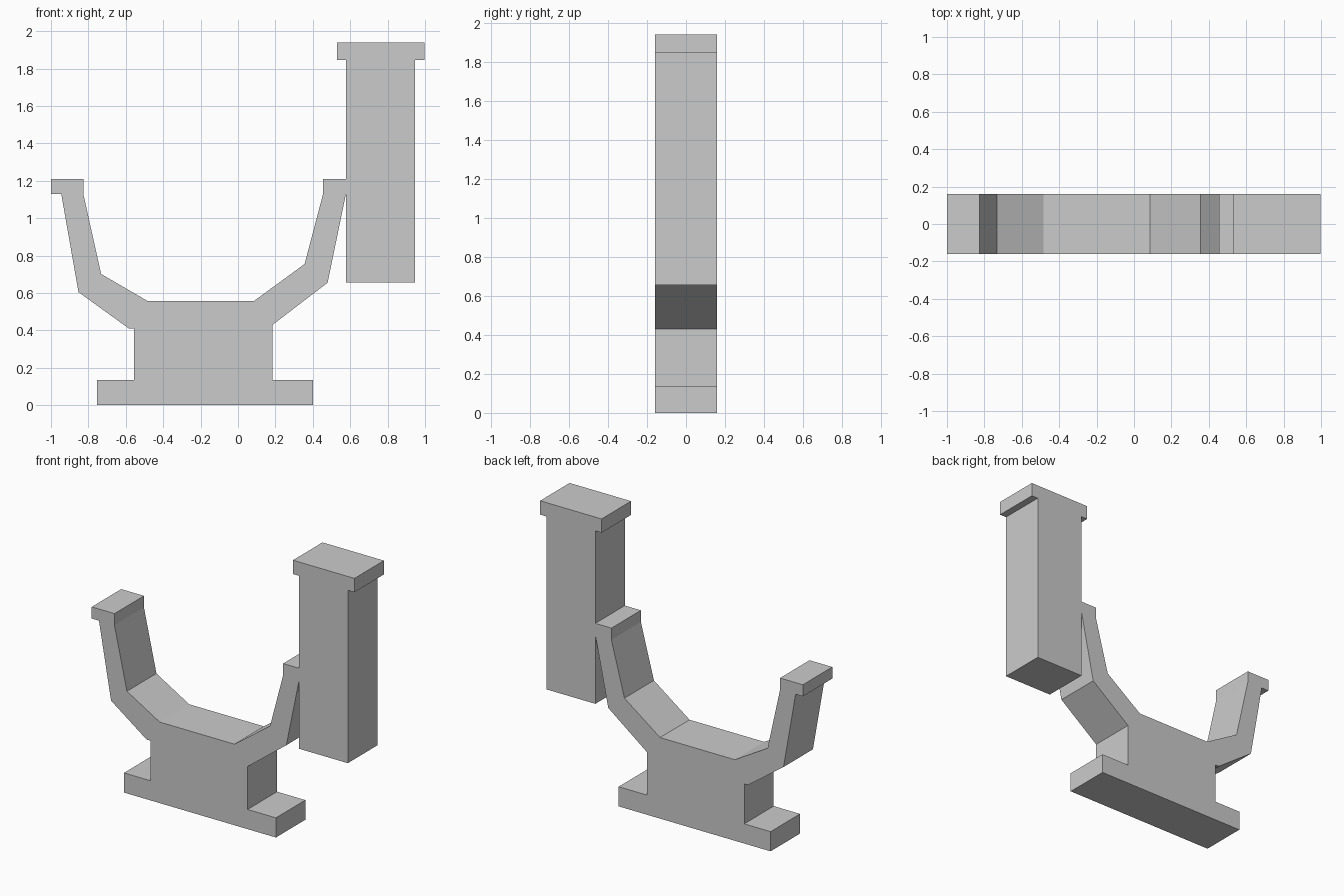
import bpy, bmesh

if "Cube" in bpy.data.objects:
    bpy.data.objects.remove(bpy.data.objects["Cube"])

HALF_DEPTH = 0.16


def extrude_outline(name, outline):
    """Extrude a closed x-z outline along y into a solid plate."""
    bm = bmesh.new()
    face = bm.faces.new([bm.verts.new((x, -HALF_DEPTH, z)) for x, z in outline])
    new = bmesh.ops.extrude_face_region(bm, geom=[face])["geom"]
    verts = [v for v in new if isinstance(v, bmesh.types.BMVert)]
    bmesh.ops.translate(bm, verts=verts, vec=(0, 2 * HALF_DEPTH, 0))
    bmesh.ops.recalc_face_normals(bm, faces=bm.faces)
    mesh = bpy.data.meshes.new(name)
    bm.to_mesh(mesh)
    bm.free()
    obj = bpy.data.objects.new(name, mesh)
    bpy.context.collection.objects.link(obj)
    return obj


# Foot and neck, left side going up
left_foot = [(0.40, 0), (-0.755, 0), (-0.755, 0.135), (-0.555, 0.135), (-0.555, 0.41)]
# Left arm with its flat lip
left_arm = [(-0.583, 0.41), (-0.853, 0.605), (-0.945, 1.13), (-1.0, 1.13),
            (-1.0, 1.21), (-0.827, 1.21), (-0.827, 1.13), (-0.732, 0.702)]
# Cradle floor and inside of the right arm
cradle = [(-0.483, 0.557), (0.085, 0.557), (0.356, 0.755), (0.455, 1.13), (0.455, 1.21)]
# Tall post with cap, joined to the right arm's lip
post = [(0.577, 1.21), (0.577, 1.845), (0.53, 1.845), (0.53, 1.94), (0.997, 1.94),
        (0.997, 1.845), (0.947, 1.845), (0.947, 0.657), (0.577, 0.657), (0.577, 1.13)]
# Outside of the right arm, back down to the foot
right_side = [(0.479, 0.655), (0.185, 0.43), (0.185, 0.135), (0.40, 0.135)]

extrude_outline("cradle_stand_with_post", left_foot + left_arm + cradle + post + right_side)
